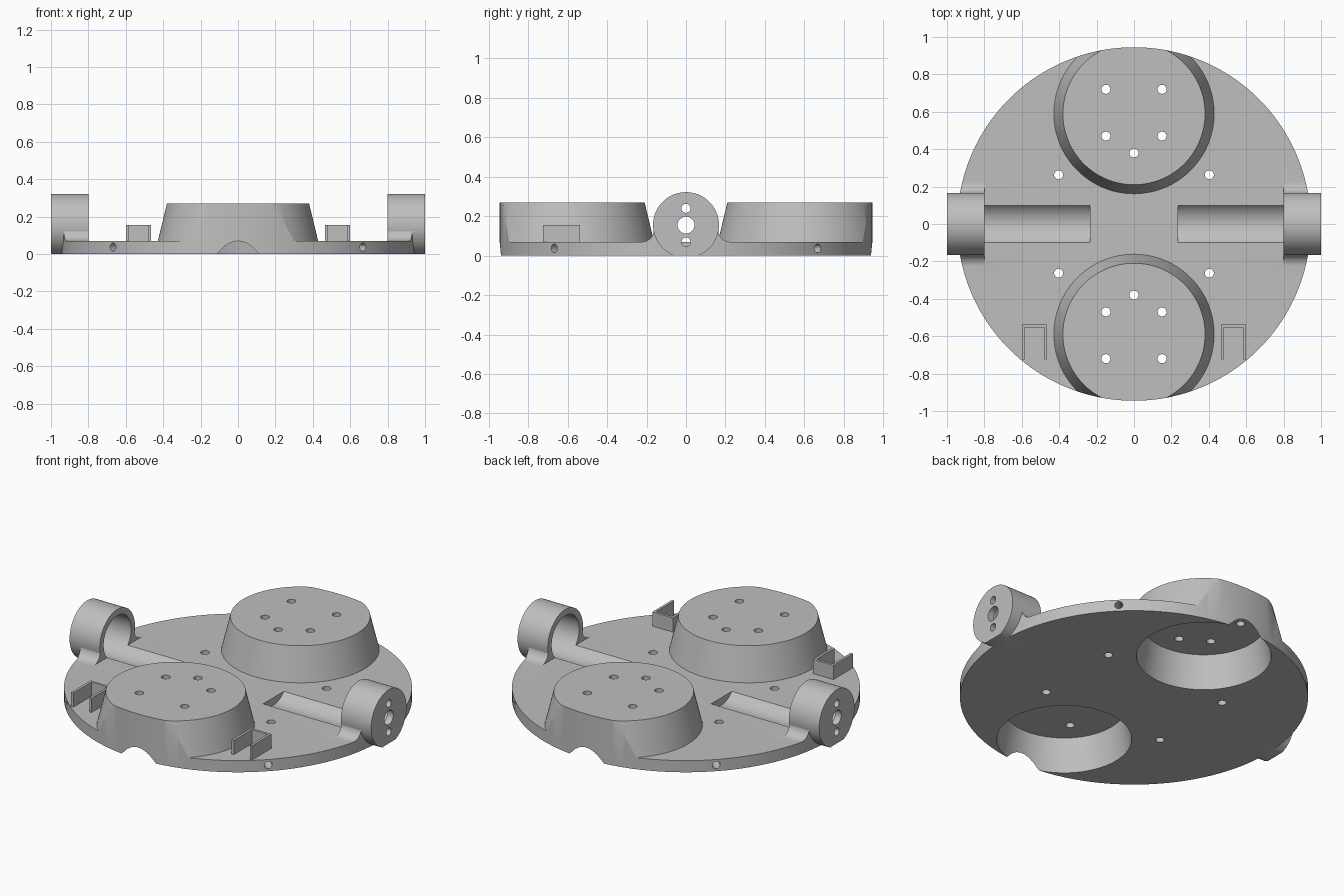
import bpy
import math
from mathutils import Matrix, Vector

cube = bpy.data.objects.get("Cube")
if cube:
    bpy.data.objects.remove(cube, do_unlink=True)

grey = bpy.data.materials.new("plain grey")
grey.use_nodes = True
grey.diffuse_color = (0.52, 0.52, 0.52, 1)
grey.node_tree.nodes["Principled BSDF"].inputs["Base Color"].default_value = (0.52, 0.52, 0.52, 1)

RIM = 0.945       # chassis radius
DECK = 0.07       # chassis thickness
POD_Y = 0.59      # pod centre
AXLE_Z = 0.155    # motor axis height


def cone(name, start, end, r1, r2, segments=128):
    """Solid of revolution between two points."""
    start, end = Vector(start), Vector(end)
    axis = end - start
    turn = axis.to_track_quat("Z", "Y").to_matrix().to_4x4()
    bpy.ops.mesh.primitive_cone_add(vertices=segments, radius1=r1, radius2=r2, depth=axis.length)
    ob = bpy.context.object
    ob.data.transform(Matrix.Translation((start + end) / 2) @ turn)
    return finish(ob, name)


def rod(name, start, end, r, segments=128):
    return cone(name, start, end, r, r, segments)


def box(name, low, high):
    low, high = Vector(low), Vector(high)
    bpy.ops.mesh.primitive_cube_add(size=1)
    ob = bpy.context.object
    ob.data.transform(Matrix.Translation((low + high) / 2) @ Matrix.Diagonal((*(high - low), 1)))
    return finish(ob, name)


def prism(name, profile, x0, x1):
    """Extrude a (y, z) profile along x."""
    n = len(profile)
    verts = [(x, y, z) for x in (x0, x1) for y, z in profile]
    faces = [tuple(range(n))[::-1], tuple(range(n, 2 * n))]
    faces += [(i, (i + 1) % n, (i + 1) % n + n, i + n) for i in range(n)]
    mesh = bpy.data.meshes.new(name)
    mesh.from_pydata(verts, [], faces)
    ob = bpy.data.objects.new(name, mesh)
    bpy.context.collection.objects.link(ob)
    return finish(ob, name)


def finish(ob, name):
    ob.name = name
    ob.data.materials.clear()
    ob.data.materials.append(grey)
    return ob


def combine(target, tool, operation):
    """Apply a boolean and remove the tool."""
    mod = target.modifiers.new("combine", "BOOLEAN")
    mod.operation = operation
    mod.solver = "EXACT"
    mod.object = tool
    bpy.context.view_layer.objects.active = target
    bpy.ops.object.modifier_apply(modifier=mod.name)
    bpy.data.objects.remove(tool, do_unlink=True)


# Deck with two tapered pods and flared barrel feet, trimmed to the round rim
chassis = rod("chassis", (0, 0, -0.1), (0, 0, DECK), 1.1)
for s in (-1, 1):
    combine(chassis, cone("pod", (0, s * POD_Y, 0.01), (0, s * POD_Y, 0.27), 0.443, 0.38), "UNION")
    arc = [(0.225 - 0.062 * math.sin(a), 0.13 - 0.06 * math.cos(a))
           for a in (math.pi / 2 * i / 10 for i in range(11))]
    right = [(0.225, 0.03)] + arc
    left = [(-y, z) for y, z in reversed(right)]
    foot = prism("foot", right + left, 0.8, 1.05)
    if s < 0:
        foot.data.transform(Matrix.Rotation(math.pi, 4, "Z"))
    combine(chassis, foot, "UNION")
combine(chassis, rod("rim", (0, 0, 0), (0, 0, 0.5), RIM, 192), "INTERSECT")

# Motor barrels, cut level with the underside
for s in (-1, 1):
    combine(chassis, rod("barrel", (s * 0.8, 0, AXLE_Z), (s, 0, AXLE_Z), 0.167), "UNION")
combine(chassis, box("ground", (-2, -2, -1), (2, 2, 0)), "DIFFERENCE")

for s in (-1, 1):
    # Hollow under each pod
    combine(chassis, cone("hollow", (0, s * POD_Y, -0.1), (0, s * POD_Y, 0.2), 0.382, 0.334), "DIFFERENCE")
    # Motor bore and the groove it leaves in the deck
    combine(chassis, rod("bore", (s * 0.235, 0, AXLE_Z), (s * 0.96, 0, AXLE_Z), 0.13), "DIFFERENCE")
    # Shaft and screw holes in the barrel ends
    for z, r in ((AXLE_Z, 0.043), (0.24, 0.023), (0.07, 0.023)):
        combine(chassis, rod("hole", (s * 0.94, 0, z), (s * 1.1, 0, z), r, 32), "DIFFERENCE")
    # Vertical screw holes in the pods and deck
    spots = [(0, 0.38), (-0.15, 0.47), (0.15, 0.47), (-0.15, 0.72), (0.15, 0.72),
             (-0.403, 0.263), (0.403, 0.263)]
    for x, y in spots:
        combine(chassis, rod("hole", (x, s * y, -0.1), (x, s * y, 0.4), 0.024, 32), "DIFFERENCE")
    # Radial screw holes in the rim
    for t in (-1, 1):
        d = Vector((s, t, 0)).normalized()
        h = Vector((0, 0, 0.037))
        combine(chassis, rod("hole", d * 0.82 + h, d * 1.1 + h, 0.022, 32), "DIFFERENCE")

bpy.ops.object.select_all(action="DESELECT")
chassis.select_set(True)
bpy.context.view_layer.objects.active = chassis
bpy.ops.object.shade_smooth_by_angle(angle=math.radians(25))

# U-shaped sensor brackets, open to the front
for s, side in ((-1, "right"), (1, "left")):
    wall = 0.015
    bracket = box(side + "_bracket", (s * 0.532 - 0.068, -0.724, DECK - 0.005),
                  (s * 0.532 + 0.068, -0.538, 0.155))
    slot = box("slot", (s * 0.532 - 0.068 + wall, -0.9, 0), (s * 0.532 + 0.068 - wall, -0.538 - wall, 0.3))
    combine(bracket, slot, "DIFFERENCE")
